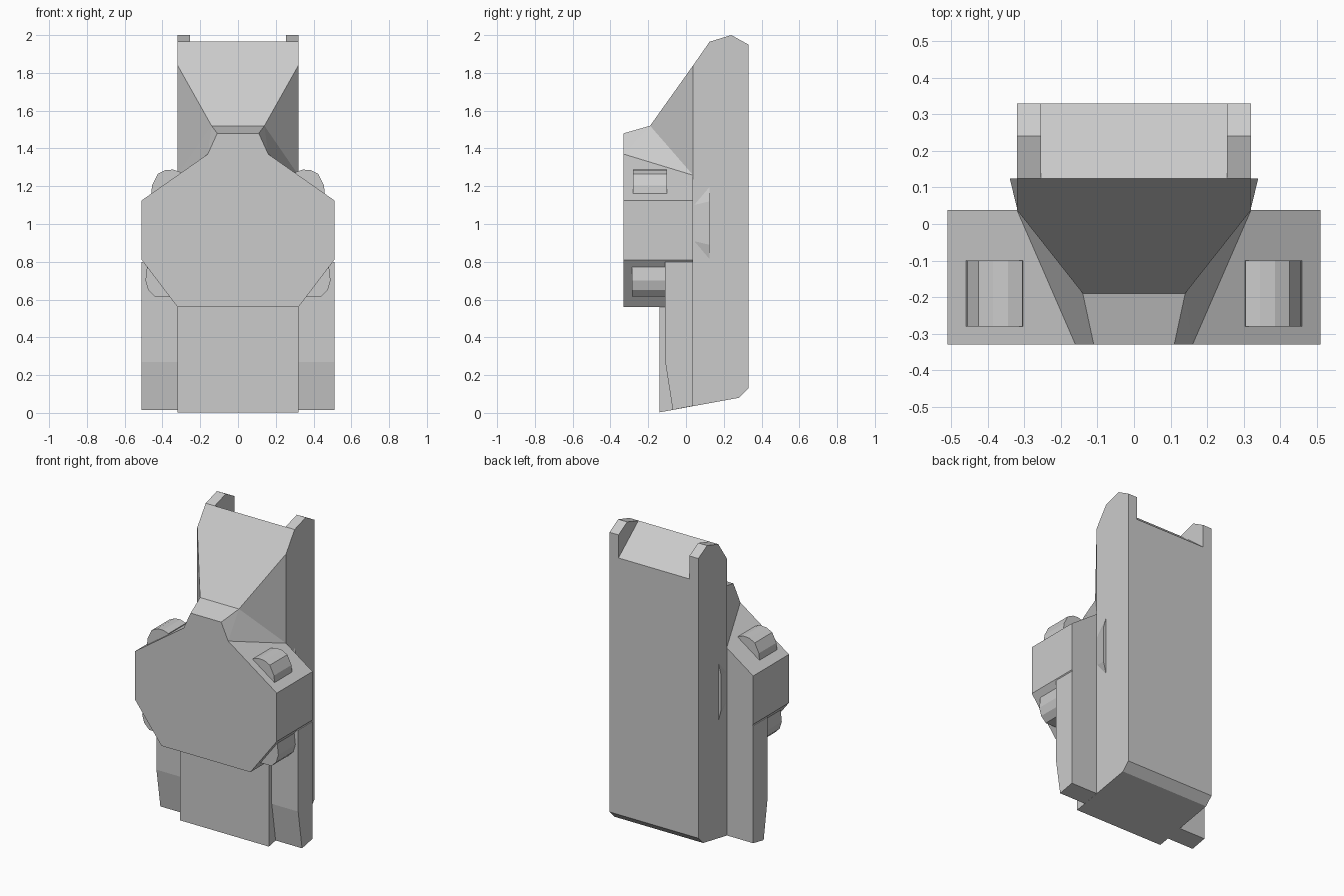
import bpy, bmesh

if "Cube" in bpy.data.objects:
    bpy.data.objects.remove(bpy.data.objects["Cube"])


def finish(name, bm, mirror=False):
    bmesh.ops.recalc_face_normals(bm, faces=bm.faces[:])
    mesh = bpy.data.meshes.new(name)
    bm.to_mesh(mesh)
    bm.free()
    obj = bpy.data.objects.new(name, mesh)
    bpy.context.collection.objects.link(obj)
    if mirror:
        obj.modifiers.new("Mirror", 'MIRROR').use_mirror_merge = False
    return obj


def prism(name, pts, axis, a, b, mirror=False):
    """Profile (y,z) swept along x, or profile (x,z) swept along y."""
    bm = bmesh.new()
    rings = []
    for d in (a, b):
        rings.append([bm.verts.new((d, u, v) if axis == 'x' else (u, d, v))
                      for u, v in pts])
    n = len(pts)
    bm.faces.new(rings[0])
    bm.faces.new(rings[1][::-1])
    for i in range(n):
        j = (i + 1) % n
        bm.faces.new((rings[0][i], rings[0][j], rings[1][j], rings[1][i]))
    return finish(name, bm, mirror)


# Tall back slab with the lower centre panel
prism("back_slab", [(-.14, .003), (.28, .08), (.33, .13), (.33, 1.80), (.125, 1.965),
                    (.038, 1.84), (.038, .62), (-.14, .62)], 'x', -.32, .32)

# Raised lugs on the top corners
prism("top_lug", [(.125, 1.965), (.24, 2.0), (.33, 1.95), (.33, 1.80)],
      'x', .255, .32, True)

# Faceted front body
half = [(.11, 1.48), (.16, 1.37), (.51, 1.125), (.51, .81), (.32, .56)]
prism("front_body", half + [(-x, z) for x, z in half[::-1]], 'y', -.33, .038)

# Side legs below the body, tapered at the foot
prism("side_leg", [(-.11, .80), (-.11, .27), (-.07, .016), (.038, .037), (.038, .80)],
      'x', .32, .51, True)

# Sloped neck joining the body to the slab
bm = bmesh.new()
pts = {'A': (.11, -.33, 1.48), 'B': (.14, -.19, 1.52), 'C': (.32, .038, 1.84),
       'D': (.32, .038, 1.258), 'E': (.16, -.33, 1.37)}
V = {}
for k, (x, y, z) in pts.items():
    V[k] = bm.verts.new((x, y, z))
    V[k.lower()] = bm.verts.new((-x, y, z))
for f in ("AabB", "BbcC", "BCD", "bcd", "ABE", "abe", "BDE", "bde", "CcdD", "DdeE"):
    bm.faces.new([V[k] for k in f])
finish("neck", bm)

# Rounded knobs on the shoulders and under the lower chamfers
prism("upper_knob", [(.30, 1.24), (.305, 1.275), (.345, 1.288), (.385, 1.285), (.425, 1.265),
                     (.455, 1.205), (.46, 1.15), (.40, 1.15)], 'y', -.28, -.10, True)
prism("lower_knob", [(.48, .79), (.49, .70), (.475, .65), (.44, .615), (.355, .615),
                     (.40, .71)], 'y', -.285, -.10, True)

# Shallow wedge bumps on the slab sides
bm = bmesh.new()
for co in ((.319, .125, .81), (.34, .125, .89), (.34, .125, 1.12), (.319, .125, 1.2),
           (.319, .04, .91), (.319, .04, 1.10)):
    bm.verts.new(co)
bmesh.ops.convex_hull(bm, input=bm.verts[:])
finish("side_bump", bm, True)
